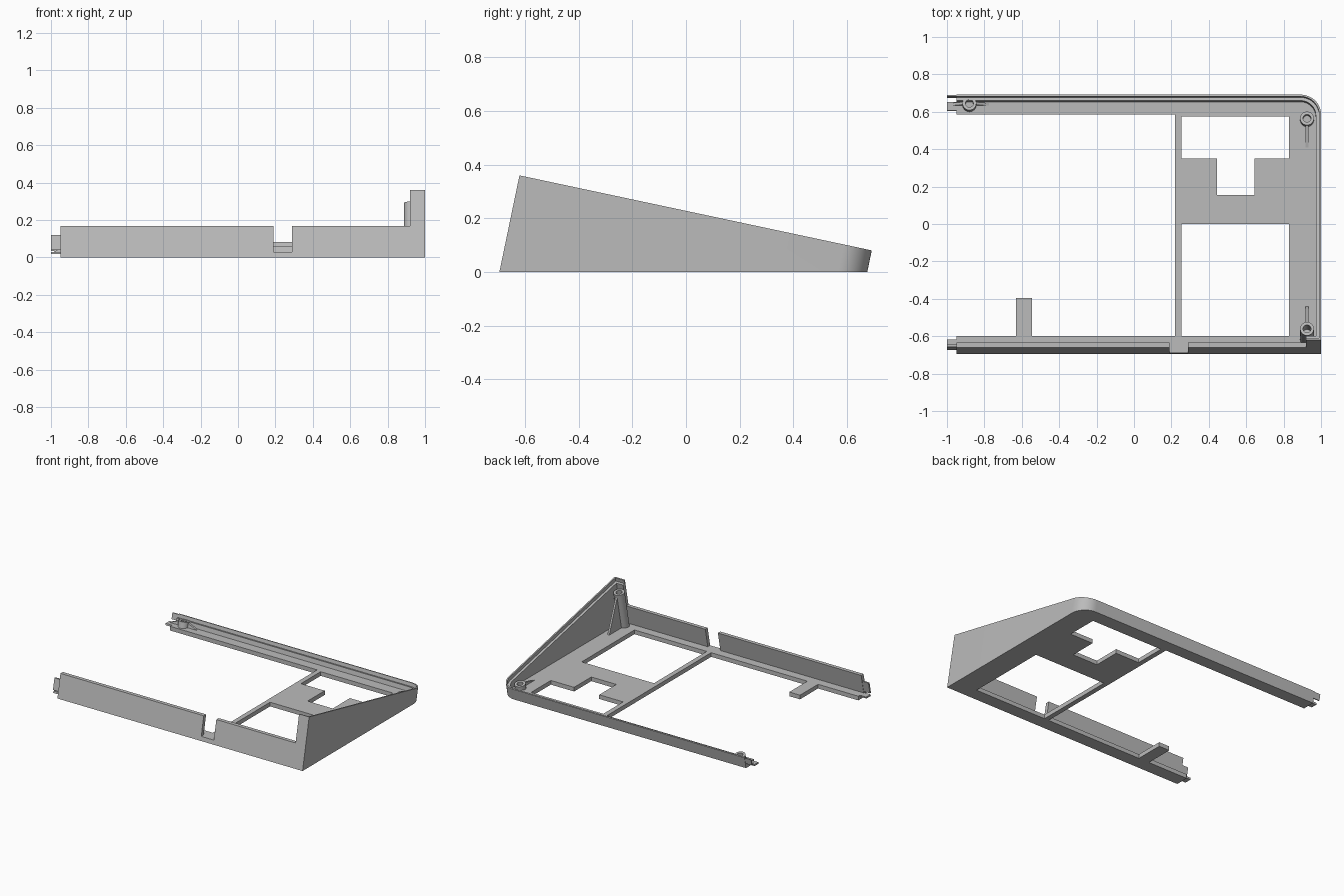
import bpy, bmesh, math

if "Cube" in bpy.data.objects:
    bpy.data.objects.remove(bpy.data.objects["Cube"])

LEAN = 0.208                      # walls and posts tilt back with height
FRONT, BACK, SIDE, END = -0.695, 0.675, 1.0, -0.95
RADIUS, FLOOR, LOW_TOP = 0.11, 0.03, 0.167

grey = bpy.data.materials.new("plain_grey")
grey.use_nodes = True
grey.diffuse_color = (0.5, 0.5, 0.5, 1)
grey.node_tree.nodes["Principled BSDF"].inputs["Base Color"].default_value = (0.5, 0.5, 0.5, 1)


def lean(x, y, z):
    return (x, y + LEAN * z, z)


def lid_height(y):
    """Height of the sloping rim above a point of the base outline."""
    return (0.36 - 0.213 * (y + 0.62)) / (1 + 0.213 * LEAN)


def loft(name, rings, smooth=False):
    """Bridge a row of matching rings and cap both ends."""
    bm = bmesh.new()
    rows = [[bm.verts.new(p) for p in ring] for ring in rings]
    n = len(rows[0])
    for a, b in zip(rows, rows[1:]):
        for i in range(n):
            j = (i + 1) % n
            bm.faces.new((a[i], a[j], b[j], b[i]))
    bm.faces.new(rows[0])
    bm.faces.new(rows[-1])
    bmesh.ops.recalc_face_normals(bm, faces=bm.faces)
    mesh = bpy.data.meshes.new(name)
    bm.to_mesh(mesh)
    bm.free()
    mesh.materials.append(grey)
    obj = bpy.data.objects.new(name, mesh)
    bpy.context.collection.objects.link(obj)
    if smooth:
        bpy.ops.object.select_all(action='DESELECT')
        obj.select_set(True)
        bpy.context.view_layer.objects.active = obj
        bpy.ops.object.shade_smooth_by_angle(angle=math.radians(30))
    return obj


def prism(name, outline, z0, z1, place=lean):
    return loft(name, [[place(x, y, z) for x, y in outline] for z in (z0, z1)])


def rect(x0, x1, y0, y1):
    return [(x0, y0), (x1, y0), (x1, y1), (x0, y1)]


def rim_path(d, start):
    """Base outline inset by d: front corner, side, rounded corner, back."""
    pts = [(start, FRONT + d), (SIDE - d, FRONT + d)]
    for i in range(13):
        a = math.pi / 2 * i / 12
        pts.append((SIDE - RADIUS + (RADIUS - d) * math.cos(a),
                    BACK - RADIUS + (RADIUS - d) * math.sin(a)))
    return pts + [(END, BACK - d)]


# Floor plate with its open bays cut out; the left bay leaves a tab standing
floor = prism("floor", [(END, FRONT + 0.004)] + rim_path(0.004, 0)[1:], 0, FLOOR)
left_bay = [(-1.2, -0.6), (-0.63, -0.6), (-0.63, -0.395), (-0.545, -0.395),
            (-0.545, -0.6), (0.22, -0.6), (0.22, 0.585), (-1.2, 0.585)]
rear_bay = [(0.255, 0.35), (0.445, 0.35), (0.445, 0.155), (0.645, 0.155),
            (0.645, 0.35), (0.83, 0.35), (0.83, 0.575), (0.255, 0.575)]
front_bay = rect(0.255, 0.83, -0.6, 0)
cutters = []
for outline in (left_bay, rear_bay, front_bay):
    cutter = prism("bay_cutter", outline, -0.1, 0.1, lambda x, y, z: (x, y, z))
    cutter.hide_render = True
    mod = floor.modifiers.new("bay", 'BOOLEAN')
    mod.operation, mod.solver, mod.object = 'DIFFERENCE', 'EXACT', cutter
    cutters.append(cutter)
cut_mesh = bpy.data.meshes.new_from_object(
    floor.evaluated_get(bpy.context.evaluated_depsgraph_get()))
floor.modifiers.clear()
floor.data = cut_mesh
for cutter in cutters:
    bpy.data.objects.remove(cutter)

# Side and back wall with a stepped rim
LIP, THICK, STEP = 0.01, 0.028, 0.025
outer, middle, inner = (rim_path(d, 0.92) for d in (0, LIP, THICK))
sections = []
for o, m, i in zip(outer, middle, inner):
    sections.append([lean(*o, 0), lean(*o, lid_height(o[1])),
                     lean(*m, lid_height(m[1])), lean(*m, lid_height(m[1]) - STEP),
                     lean(*i, lid_height(i[1]) - STEP), lean(*i, 0)])
loft("side_and_back_wall", sections, smooth=True)

# Low front wall, split by a notch with a sill
for name, x0, x1, top in (("front_wall_long", END, 0.19, LOW_TOP),
                          ("front_notch_sill", 0.19, 0.29, FLOOR),
                          ("front_wall_short", 0.29, 0.92, LOW_TOP)):
    prism(name, rect(x0, x1, FRONT, FRONT + 0.027), 0, top)

# Joining tongues on the open end
prism("front_wall_tongue", rect(-1, END + 0.02, FRONT + 0.013, FRONT + 0.025), 0.04, 0.12)
prism("front_floor_tongue", rect(-1, END + 0.02, -0.675, -0.625), 0.018, FLOOR)
prism("back_wall_tongue", rect(-1, END + 0.02, BACK - 0.009, BACK - 0.002), 0.035, 0.078)
prism("back_floor_tongue", rect(-1, END + 0.02, 0.6, 0.645), 0.018, FLOOR)


# Hollow screw posts, tilted to meet the sloping rim
def post(name, x, y, top, depth):
    ca, sa = math.cos(math.atan(LEAN)), math.sin(math.atan(LEAN))
    length = (top - 0.012) / ca
    profile = [(0.037, -length), (0.037, 0), (0.021, 0), (0.021, -depth)]
    rings = []
    for r, h in profile:
        ring = []
        for k in range(24):
            a = math.tau * k / 24
            u, v = r * math.cos(a), r * math.sin(a)
            ring.append((x + u, y + v * ca + h * sa, top - v * sa + h * ca))
        rings.append(ring)
    loft(name, rings, smooth=True)


post("front_post", 0.925, -0.56, 0.292, 0.12)
post("back_right_post", 0.925, 0.565, 0.064, 0.04)
post("back_left_post", -0.88, 0.645, 0.066, 0.04)


# Thin gussets bracing the posts
def side_gusset(name, profile):
    loft(name, [[(x, y, z) for y, z in profile] for x in (0.918, 0.932)])


side_gusset("front_gusset", [(-0.595, 0.02), (-0.44, 0.02), (-0.44, 0.032), (-0.535, 0.28)])
side_gusset("back_right_gusset", [(0.535, 0.02), (0.41, 0.02), (0.41, 0.032), (0.535, 0.06)])
for name, tip, root in (("back_left_gusset_inner", -0.775, -0.85),
                        ("back_left_gusset_outer", -0.985, -0.91)):
    profile = [(tip, 0.02), (root, 0.02), (root, 0.06), (tip, 0.032)]
    loft(name, [[lean(x, y, z) for x, z in profile] for y in (0.626, 0.64)])
